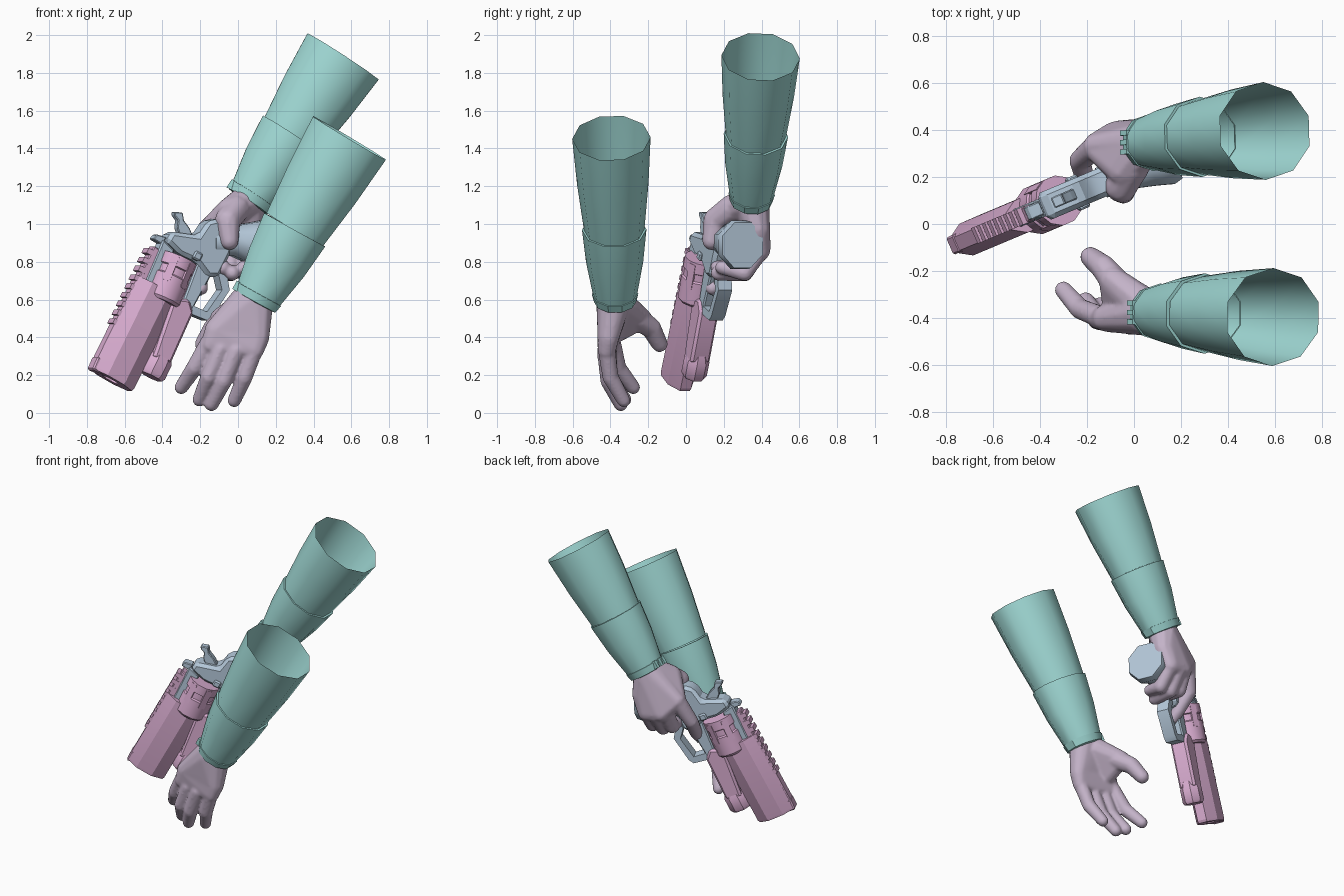
import bpy, bmesh, math
from mathutils import Vector

if "Cube" in bpy.data.objects:
    bpy.data.objects.remove(bpy.data.objects["Cube"])


def material(name, rgb):
    m = bpy.data.materials.new(name)
    m.use_nodes = True
    m.diffuse_color = (*rgb, 1)
    m.node_tree.nodes["Principled BSDF"].inputs["Base Color"].default_value = (*rgb, 1)
    return m


TEAL = material("teal cloth", (0.36, 0.71, 0.68))
PINK = material("pink metal", (0.70, 0.42, 0.64))
BLUE = material("pale blue metal", (0.46, 0.58, 0.70))
SKIN = material("lavender glove", (0.55, 0.45, 0.58))

SIDE = Vector((0.4, -0.917, 0)).normalized()   # across the gun
Y = Vector((0, 1, 0))


def finish(name, bm, mat, angle=35):
    bmesh.ops.recalc_face_normals(bm, faces=bm.faces)
    me = bpy.data.meshes.new(name)
    bm.to_mesh(me)
    bm.free()
    me.materials.append(mat)
    ob = bpy.data.objects.new(name, me)
    bpy.context.collection.objects.link(ob)
    bpy.ops.object.select_all(action='DESELECT')
    ob.select_set(True)
    bpy.context.view_layer.objects.active = ob
    bpy.ops.object.shade_smooth_by_angle(angle=math.radians(angle))
    return ob


def loft(name, rings, mat, side=SIDE, flat=1.0, sides=10, cap=True, angle=35):
    """Tube through (point, radius) rings, squashed by flat along side."""
    pts = [Vector(p) for p, r in rings]
    axis = (pts[0] - pts[-1]).normalized()
    v = (side - axis * side.dot(axis)).normalized()
    w = axis.cross(v)
    bm = bmesh.new()
    loops = []
    for p, (_, r) in zip(pts, rings):
        ts = [(i + 0.5) * math.tau / sides for i in range(sides)]
        loops.append([bm.verts.new(p + w * r * math.cos(t) + v * r * flat * math.sin(t)) for t in ts])
    for a, b in zip(loops, loops[1:]):
        for i in range(sides):
            j = (i + 1) % sides
            bm.faces.new((a[i], a[j], b[j], b[i]))
    if cap:
        bm.faces.new(loops[0])
        bm.faces.new(loops[-1])
    return finish(name, bm, mat, angle)


def gun(x, z):
    """Point on the upright middle plane of the gun."""
    return Vector((x, -0.05 + (x + 0.675) * 0.42, z))


def plate(name, outline, half, mat, bevel=0.0):
    """Outline on the gun plane, given thickness across it."""
    bm = bmesh.new()
    f = bm.faces.new([bm.verts.new(gun(x, z) - SIDE * half) for x, z in outline])
    ext = bmesh.ops.extrude_face_region(bm, geom=[f])
    bmesh.ops.translate(bm, vec=SIDE * half * 2,
                        verts=[g for g in ext["geom"] if isinstance(g, bmesh.types.BMVert)])
    if bevel:
        bmesh.ops.bevel(bm, geom=bm.edges[:], offset=bevel, segments=1, affect='EDGES')
    return finish(name, bm, mat, 25)


def hand(name, palms, fingers):
    """Hulls around balls (x, y, z, r), fused into one smooth skin."""
    bm = bmesh.new()
    groups = palms + [pair for f in fingers for pair in zip(f, f[1:])]
    for balls in groups:
        part = bmesh.new()
        for x, y, z, r in balls:
            ball = bmesh.ops.create_icosphere(part, subdivisions=2, radius=r)
            bmesh.ops.translate(part, vec=(x, y, z), verts=ball["verts"])
        hull = bmesh.ops.convex_hull(part, input=part.verts[:])
        junk = {g for g in hull["geom_interior"] + hull["geom_unused"]
                if isinstance(g, bmesh.types.BMVert)}
        bmesh.ops.delete(part, geom=list(junk), context='VERTS')
        tmp = bpy.data.meshes.new("hull")
        part.to_mesh(tmp)
        part.free()
        bm.from_mesh(tmp)
        bpy.data.meshes.remove(tmp)
    ob = finish(name, bm, SKIN)
    rm = ob.modifiers.new("fuse", 'REMESH')
    rm.mode, rm.voxel_size, rm.use_smooth_shade = 'VOXEL', 0.009, True
    sm = ob.modifiers.new("soften", 'SMOOTH')
    sm.factor, sm.iterations = 0.5, 6


# Sleeves: wide upper part tucked into a lower part, then a cuff with a tab
def sleeve(name, top, seam, wrist):
    top, seam, wrist = Vector(top), Vector(seam), Vector(wrist)
    loft(name + "_upper_sleeve", [(top, 0.236), (top.lerp(seam, 0.5), 0.215), (seam, 0.182)],
         TEAL, Y, 0.88, cap=False, angle=50)
    mid = seam.lerp(wrist, 0.45)
    loft(name + "_lower_sleeve", [(seam, 0.178), (seam, 0.194), (mid, 0.172), (wrist, 0.125)],
         TEAL, Y, 0.88, cap=False, angle=50)
    d = (wrist - seam).normalized()
    loft(name + "_cuff", [(wrist - d * 0.05, 0.11), (wrist - d * 0.045, 0.14), (wrist, 0.128),
                          (wrist + d * 0.005, 0.1)], TEAL, Y, 0.88, cap=False)
    out = d.cross(Y).normalized()
    out = out if out.x < 0 else -out
    for k in (-1, 0, 1):
        c = wrist - d * 0.025 + out * 0.122 + Y * 0.04 * k
        loft(name + "_cuff_tab", [(c - d * 0.025, 0.022), (c + d * 0.025, 0.022)], TEAL, Y, 0.7, 4)


sleeve("front", (0.59, -0.395, 1.455), (0.30, -0.38, 0.97), (0.09, -0.375, 0.59))
sleeve("rear", (0.555, 0.395, 1.885), (0.285, 0.37, 1.47), (0.055, 0.345, 1.12))

# Open hand
hand("open_hand",
     [[(0.10, -0.375, 0.62, 0.095), (0.05, -0.38, 0.59, 0.095), (0.11, -0.41, 0.40, 0.058),
       (-0.12, -0.40, 0.44, 0.058)],
      [(-0.12, -0.40, 0.44, 0.058), (0.11, -0.41, 0.40, 0.058), (0.09, -0.42, 0.33, 0.048),
       (-0.15, -0.40, 0.36, 0.048)],
      [(0.03, -0.34, 0.57, 0.08), (-0.09, -0.24, 0.50, 0.06), (-0.08, -0.36, 0.43, 0.055)]],
     [[(-0.155, -0.39, 0.37, 0.048), (-0.23, -0.36, 0.24, 0.045), (-0.30, -0.28, 0.135, 0.038)],
      [(-0.09, -0.415, 0.34, 0.048), (-0.155, -0.405, 0.19, 0.045), (-0.205, -0.325, 0.07, 0.038)],
      [(-0.01, -0.425, 0.33, 0.048), (-0.075, -0.41, 0.17, 0.045), (-0.14, -0.345, 0.045, 0.038)],
      [(0.085, -0.42, 0.33, 0.047), (0.035, -0.40, 0.19, 0.044), (-0.02, -0.33, 0.065, 0.037)],
      [(-0.07, -0.26, 0.50, 0.065), (-0.13, -0.185, 0.45, 0.055), (-0.185, -0.14, 0.365, 0.045)]])

# Gripping hand
hand("gripping_hand",
     [[(0.05, 0.345, 1.12, 0.095), (-0.16, 0.33, 0.97, 0.058), (-0.08, 0.38, 0.88, 0.058),
       (0.03, 0.39, 0.86, 0.058), (0.07, 0.375, 0.97, 0.07)],
      [(0.05, 0.34, 1.12, 0.095), (-0.04, 0.23, 1.07, 0.075), (-0.15, 0.31, 0.98, 0.055)]],
     [[(-0.17, 0.32, 0.95, 0.055), (-0.23, 0.27, 0.82, 0.046), (-0.205, 0.18, 0.70, 0.042),
       (-0.195, 0.14, 0.66, 0.038)],
      [(-0.10, 0.37, 0.89, 0.052), (-0.11, 0.31, 0.77, 0.047), (-0.08, 0.17, 0.77, 0.042)],
      [(-0.04, 0.385, 0.86, 0.052), (-0.04, 0.31, 0.74, 0.046), (-0.03, 0.17, 0.74, 0.041)],
      [(0.03, 0.385, 0.85, 0.05), (0.04, 0.31, 0.74, 0.044), (0.03, 0.19, 0.77, 0.038)],
      [(-0.01, 0.24, 1.08, 0.075), (-0.055, 0.16, 1.02, 0.07), (-0.045, 0.135, 0.91, 0.05)]])

# Barrel with a bored muzzle
muzzle, breech = gun(-0.675, 0.175), gun(-0.435, 0.665)
bore = muzzle.lerp(breech, 0.3)
loft("barrel", [(bore, 0.045), (muzzle, 0.05), (muzzle, 0.135), (muzzle.lerp(breech, 0.03), 0.142),
                (breech, 0.142)], PINK, flat=0.56, sides=8, angle=20)

# Top rail with teeth
plate("top_rail", [(-0.775, 0.25), (-0.72, 0.22), (-0.41, 0.85), (-0.455, 0.885)], 0.034, PINK, 0.006)
plate("front_sight", [(-0.785, 0.23), (-0.72, 0.20), (-0.69, 0.26), (-0.755, 0.30)], 0.04, PINK, 0.008)
for i in range(9):
    x, z = -0.66 + i * 0.0225, 0.475 + i * 0.0465
    plate("rail_tooth", [(x - 0.018, z), (x + 0.02, z - 0.02), (x + 0.033, z + 0.006),
                         (x - 0.005, z + 0.026)], 0.036, PINK)

# Revolving drum with raised ribs
low, high = gun(-0.412, 0.59), gun(-0.318, 0.82)
loft("drum", [(low, 0.095), (low.lerp(high, 0.06), 0.108), (low.lerp(high, 0.55), 0.108),
              (low.lerp(high, 0.58), 0.099), (low.lerp(high, 0.74), 0.099),
              (low.lerp(high, 0.76), 0.108), (high, 0.108)], PINK, sides=12)
axis = (high - low).normalized()
across = axis.cross(SIDE)
for i in range(6):
    t = i * math.tau / 6
    r = across * math.cos(t) + SIDE * math.sin(t)
    loft("drum_rib", [(low.lerp(high, 0.4) + r * 0.092, 0.03), (low.lerp(high, 0.95) + r * 0.092, 0.03)],
         PINK, r, 0.7, 4)

# Under-barrel arm and pod
plate("under_barrel_arm", [(-0.47, 0.29), (-0.375, 0.26), (-0.255, 0.53), (-0.275, 0.60), (-0.36, 0.61)],
      0.056, PINK, 0.014)
loft("under_barrel_pod", [(gun(-0.462, 0.192), 0.064), (gun(-0.455, 0.207), 0.076),
                          (gun(-0.42, 0.28), 0.076), (gun(-0.395, 0.335), 0.05)],
     PINK, flat=0.88, sides=8)

# Frame, sight and hammer
plate("top_strap", [(-0.53, 0.64), (-0.48, 0.61), (-0.35, 0.86), (-0.41, 0.92)], 0.04, BLUE, 0.008)
plate("rear_sight", [(-0.46, 0.92), (-0.41, 0.89), (-0.39, 0.93), (-0.44, 0.945)], 0.03, BLUE, 0.005)
plate("frame", [(-0.40, 0.91), (-0.37, 0.96), (-0.23, 0.94), (-0.18, 1.015), (-0.11, 1.03),
                (-0.02, 0.98), (-0.06, 0.84), (-0.12, 0.72), (-0.18, 0.72), (-0.24, 0.80),
                (-0.33, 0.84)], 0.062, BLUE, 0.02)
plate("lower_frame", [(-0.31, 0.58), (-0.26, 0.54), (-0.15, 0.74), (-0.22, 0.82)], 0.042, BLUE, 0.008)
plate("hammer", [(-0.31, 0.92), (-0.24, 0.92), (-0.265, 0.98), (-0.295, 1.02), (-0.30, 1.06),
                 (-0.345, 1.065), (-0.345, 1.045), (-0.325, 1.02), (-0.33, 0.98)], 0.024, BLUE, 0.005)
plate("side_catch", [(-0.27, 0.82), (-0.23, 0.80), (-0.21, 0.84), (-0.25, 0.86)], 0.075, BLUE, 0.008)

# Trigger guard and trigger
plate("trigger_guard", [(-0.30, 0.55), (-0.28, 0.53), (-0.18, 0.49), (-0.15, 0.51), (-0.06, 0.65),
                        (-0.075, 0.74), (-0.12, 0.74), (-0.10, 0.65), (-0.18, 0.535), (-0.28, 0.58)],
      0.04, BLUE)
plate("trigger", [(-0.20, 0.74), (-0.16, 0.74), (-0.17, 0.66), (-0.20, 0.62), (-0.19, 0.67)], 0.014, BLUE)

# Grip swelling to a rounded octagonal butt
loft("grip", [(gun(-0.14, 0.90), 0.075), (gun(-0.03, 0.91), 0.085), (gun(0.06, 0.90), 0.115),
              (gun(0.125, 0.89), 0.14), (gun(0.16, 0.888), 0.13)], BLUE, flat=0.97, sides=8, angle=50)
